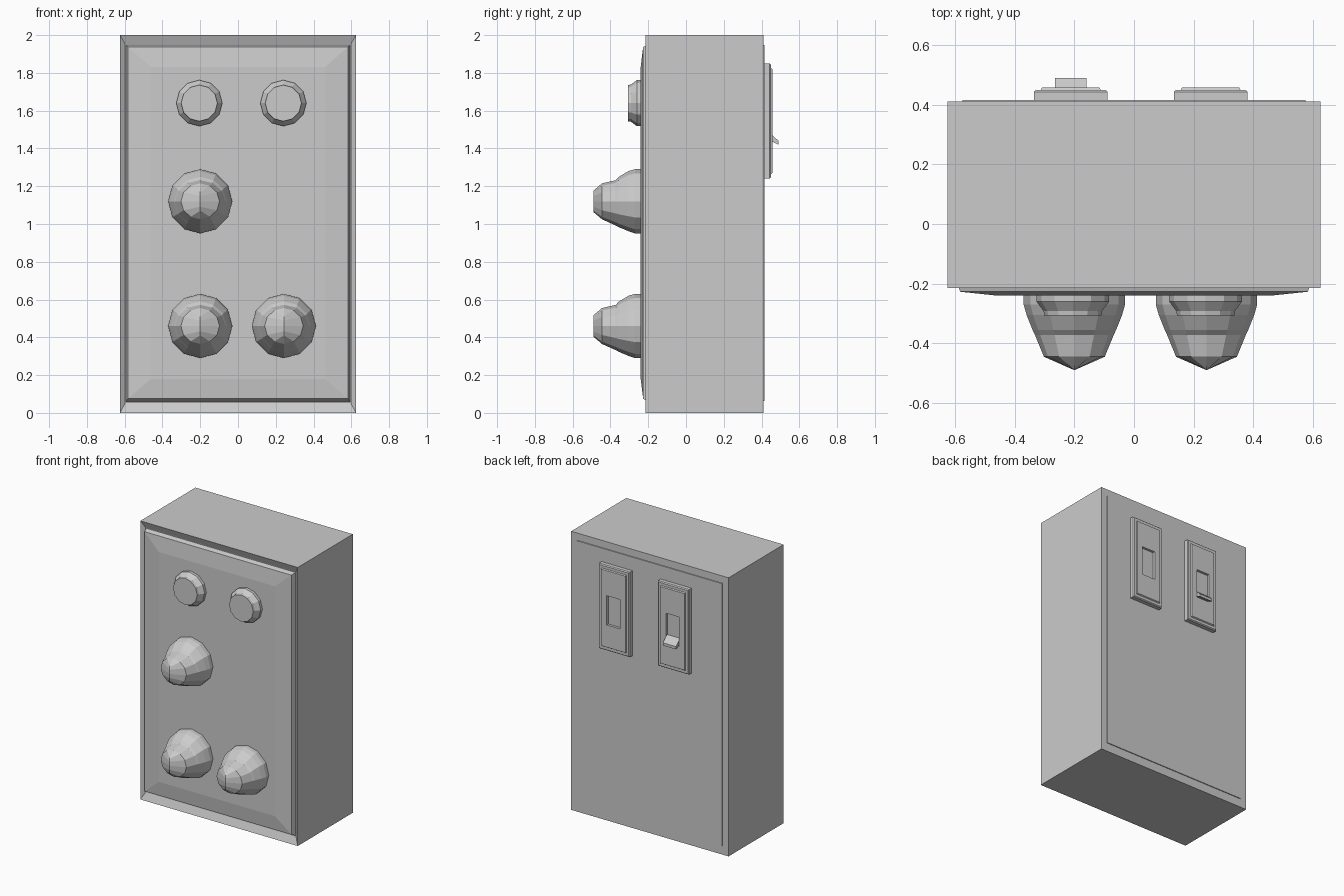
import bpy, bmesh
from math import sin, cos, pi

if "Cube" in bpy.data.objects:
    bpy.data.objects.remove(bpy.data.objects["Cube"])


def loft(name, rings):
    """Skin a list of equal-length vertex rings and cap both ends."""
    bm = bmesh.new()
    vr = [[bm.verts.new(p) for p in r] for r in rings]
    n = len(vr[0])
    for a, b in zip(vr, vr[1:]):
        for i in range(n):
            j = (i + 1) % n
            bm.faces.new((a[i], a[j], b[j], b[i]))
    bm.faces.new(vr[0])
    bm.faces.new(vr[-1])
    bmesh.ops.recalc_face_normals(bm, faces=bm.faces)
    me = bpy.data.meshes.new(name)
    bm.to_mesh(me)
    bm.free()
    ob = bpy.data.objects.new(name, me)
    bpy.context.collection.objects.link(ob)
    return ob


def rect(cx, hx, z0, z1, y):
    return [(cx - hx, y, z0), (cx + hx, y, z0), (cx + hx, y, z1), (cx - hx, y, z1)]


def circle(cx, cz, y, rx, up, down, n=12):
    pts = []
    for k in range(n):
        a = 2 * pi * k / n
        s = sin(a)
        pts.append((cx + rx * cos(a), y, cz + s * (up if s > 0 else down)))
    return pts


# Cabinet with a rim sloping in around the front panel
loft("cabinet", [rect(0, .625, 0, 2, .41), rect(0, .625, 0, 2, -.215),
                 rect(0, .597, .052, 1.952, -.195)])

# Front panel with bevelled border
loft("front_panel", [rect(0, .597, .053, 1.951, -.185), rect(0, .583, .075, 1.938, -.227),
                     rect(0, .46, .18, 1.83, -.24)])

# Thin back panel
loft("back_panel", [rect(0, .578, .06, 1.95, .40), rect(0, .575, .063, 1.947, .415)])

# Round push buttons
for i, x in enumerate((-.205, .24)):
    prof = [(-.235, .122), (-.26, .122), (-.292, .098), (-.307, .096)]
    loft(f"button_{i + 1}", [circle(x, 1.64, y, r, r, r) for y, r in prof])

# Large knobs: domed base, then a grip closing to a vertical ridge
for i, (x, z) in enumerate(((-.2, 1.12), (-.2, .46), (.243, .46))):
    prof = [(-.235, .17, .17, .17), (-.27, .17, .17, .17), (-.305, .16, .16, .158),
            (-.355, .14, .13, .137), (-.372, .132, .112, .128),
            (-.445, .102, .095, .095)]
    rings = [circle(x, z, *p) for p in prof]
    ob = loft(f"knob_{i + 1}", rings)
    bm = bmesh.new()
    bm.from_mesh(ob.data)
    # replace the flat cap with a roof-shaped one
    cap = min(bm.faces, key=lambda f: f.calc_center_median().y)
    ext = bmesh.ops.extrude_discrete_faces(bm, faces=[cap])["faces"][0]
    for v in ext.verts:
        v.co = (x, -.49, z + (v.co.z - z) * .6)
    bmesh.ops.delete(bm, geom=[ext], context="FACES_ONLY")
    bmesh.ops.remove_doubles(bm, verts=bm.verts, dist=1e-4)
    bmesh.ops.recalc_face_normals(bm, faces=bm.faces)
    bm.to_mesh(ob.data)
    bm.free()

# Switch plates on the back, each with a recessed slot
for i, x in enumerate((-.212, .257)):
    prof = [(.123, 1.24, 1.85, .41), (.123, 1.24, 1.85, .443), (.117, 1.246, 1.844, .45),
            (.1, 1.265, 1.825, .45), (.096, 1.27, 1.82, .458),
            (.052, 1.43, 1.64, .458), (.052, 1.43, 1.64, .44)]
    loft(f"switch_plate_{i + 1}", [rect(x, *p) for p in prof])

# Toggle lever hanging down out of one slot
side = [(.44, 1.48), (.455, 1.472), (.49, 1.44), (.49, 1.42), (.44, 1.445)]
loft("toggle_lever", [[(x, y, z) for y, z in side] for x in (-.264, -.16)])
